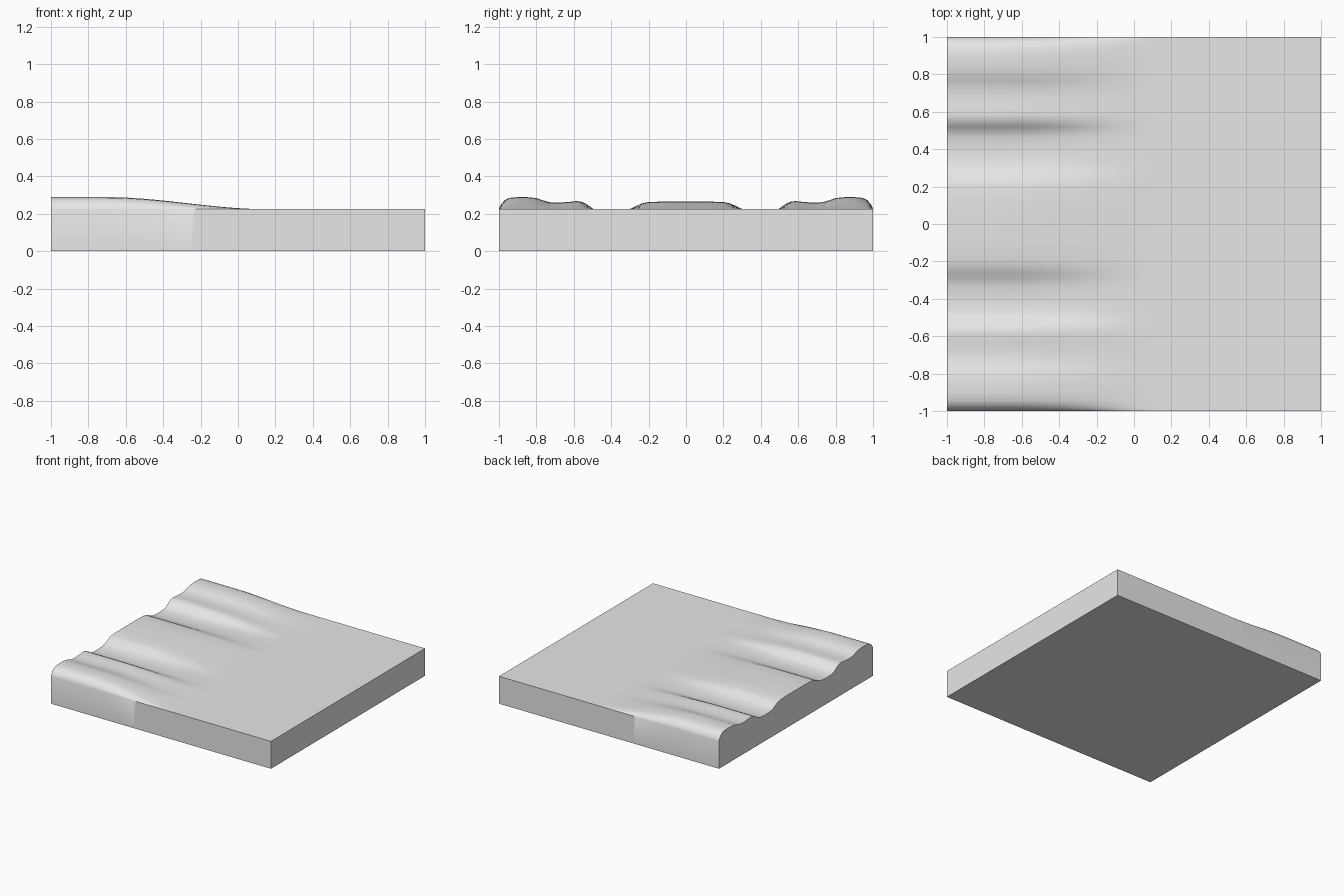
import bpy, bmesh, math

if "Cube" in bpy.data.objects:
    bpy.data.objects.remove(bpy.data.objects["Cube"])

BASE = 0.225            # height of the flat end
FADE_START, FADE_END = -0.7, 0.15

# half profile of the rippled end: (distance from centre line, height)
HALF = [(0, .266), (.1, .266), (.2, .263), (.235, .256), (.265, .243), (.295, .228),
        (.33, .218), (.4, .214), (.46, .217), (.495, .226), (.515, .24), (.535, .254),
        (.56, .265), (.585, .268), (.63, .263), (.68, .26), (.73, .262), (.765, .272),
        (.80, .284), (.85, .289), (.9, .289), (.945, .285), (.97, .272), (.985, .256),
        (.995, .24), (1, .225)]
profile = [(-y, z) for y, z in reversed(HALF[1:])] + HALF


def fade(x):
    t = min(1, max(0, (x - FADE_START) / (FADE_END - FADE_START)))
    return 1 - t * t * (3 - 2 * t)


# rippled slab: profile lofted along x while its relief fades out
xs = [-1] + [FADE_START + i * (FADE_END - FADE_START) / 32 for i in range(33)] + [1]
bm = bmesh.new()
top = [[bm.verts.new((x, y, BASE + (z - BASE) * fade(x))) for y, z in profile] for x in xs]
bot = [[bm.verts.new((x, y, 0)) for y in (-1, 1)] for x in xs]
for i in range(len(xs) - 1):
    a, b = top[i], top[i + 1]
    for j in range(len(profile) - 1):
        bm.faces.new((a[j], b[j], b[j + 1], a[j + 1]))
    # side walls and underside
    bm.faces.new((bot[i][0], bot[i + 1][0], b[0], a[0]))
    bm.faces.new((bot[i + 1][1], bot[i][1], a[-1], b[-1]))
    bm.faces.new((bot[i][1], bot[i + 1][1], bot[i + 1][0], bot[i][0]))
# end walls
bm.faces.new([bot[0][1], bot[0][0]] + top[0])
bm.faces.new([bot[-1][0], bot[-1][1]] + top[-1][::-1])
bmesh.ops.recalc_face_normals(bm, faces=bm.faces)

mesh = bpy.data.meshes.new("rippled_slab")
bm.to_mesh(mesh)
bm.free()
slab = bpy.data.objects.new("rippled_slab", mesh)
bpy.context.collection.objects.link(slab)

mat = bpy.data.materials.new("light grey")
mat.diffuse_color = (0.8, 0.8, 0.8, 1)
mat.use_nodes = True
mat.node_tree.nodes["Principled BSDF"].inputs["Base Color"].default_value = mat.diffuse_color
mesh.materials.append(mat)

bpy.context.view_layer.objects.active = slab
slab.select_set(True)
bpy.ops.object.shade_smooth_by_angle(angle=math.radians(35))
